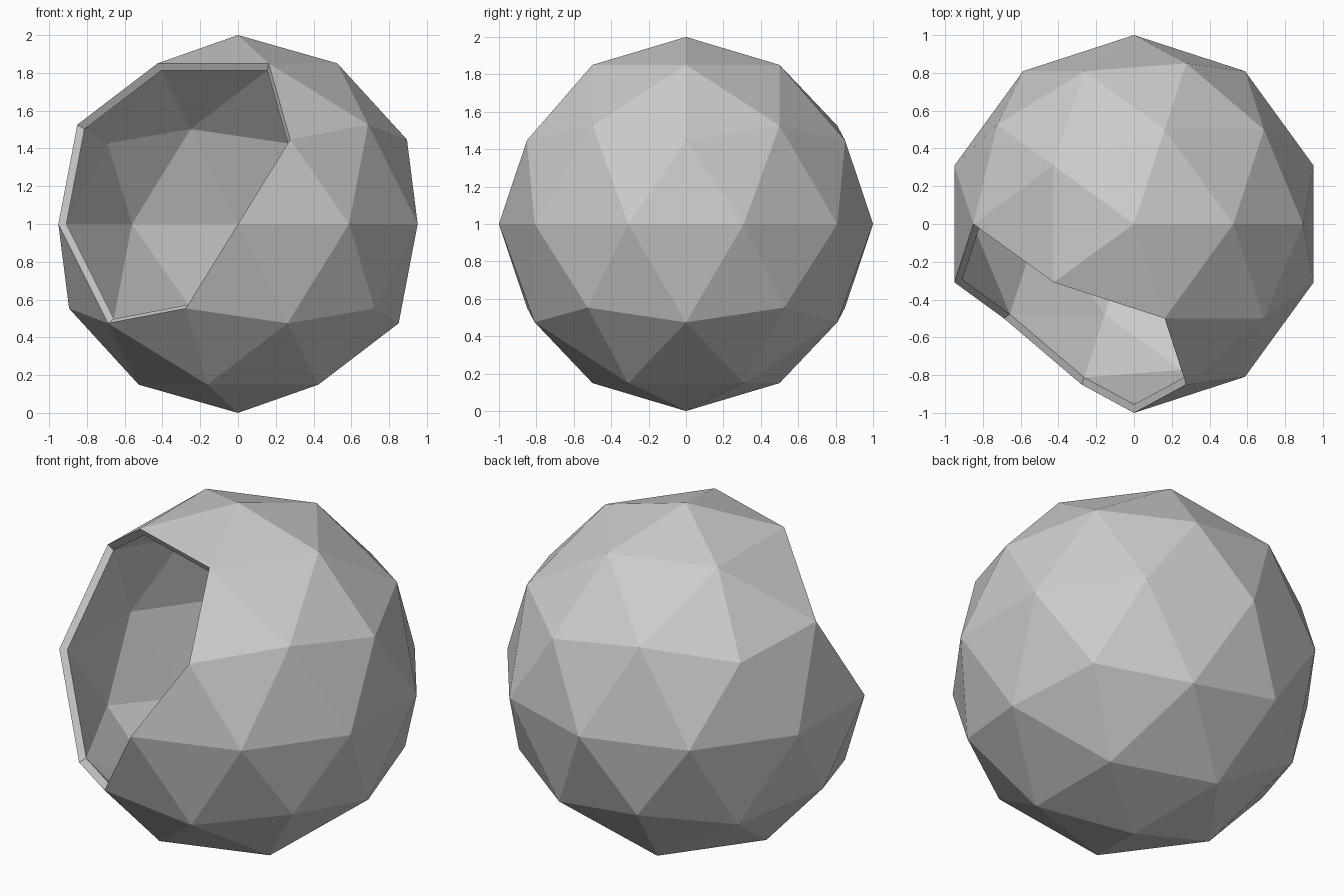
import bpy, bmesh
from mathutils import Vector

if "Cube" in bpy.data.objects:
    bpy.data.objects.remove(bpy.data.objects["Cube"])

INNER = 0.955  # inner shell radius relative to the outer one

# Faceted ball
bm = bmesh.new()
bmesh.ops.create_icosphere(bm, subdivisions=2, radius=1.0)

# Opening: remove three neighbouring vertices on the front left
centres = [Vector((-0.724, -0.526, 0.447)),
           Vector((-0.263, -0.809, 0.526)),
           Vector((-0.588, -0.809, 0.0))]
doomed = [min(bm.verts, key=lambda v: (v.co - c).length) for c in centres]
bmesh.ops.delete(bm, geom=doomed, context='VERTS')

# Inner shell: a shrunken copy facing inwards
outer_rim = [e for e in bm.edges if e.is_boundary]
dup = bmesh.ops.duplicate(bm, geom=bm.verts[:] + bm.edges[:] + bm.faces[:])
inner = dup["geom"]
for v in inner:
    if isinstance(v, bmesh.types.BMVert):
        v.co *= INNER
bmesh.ops.reverse_faces(bm, faces=[f for f in inner if isinstance(f, bmesh.types.BMFace)])

# Rim joining both shells
vmap = dup["vert_map"]
for e in outer_rim:
    a, b = e.verts
    bm.faces.new((a, b, vmap[b], vmap[a]))
bmesh.ops.recalc_face_normals(bm, faces=bm.faces[:])

# Stand it on the ground
bmesh.ops.translate(bm, verts=bm.verts[:], vec=(0, 0, 1))
mesh = bpy.data.meshes.new("cracked_shell")
bm.to_mesh(mesh)
bm.free()
bpy.context.collection.objects.link(bpy.data.objects.new("cracked_shell", mesh))
